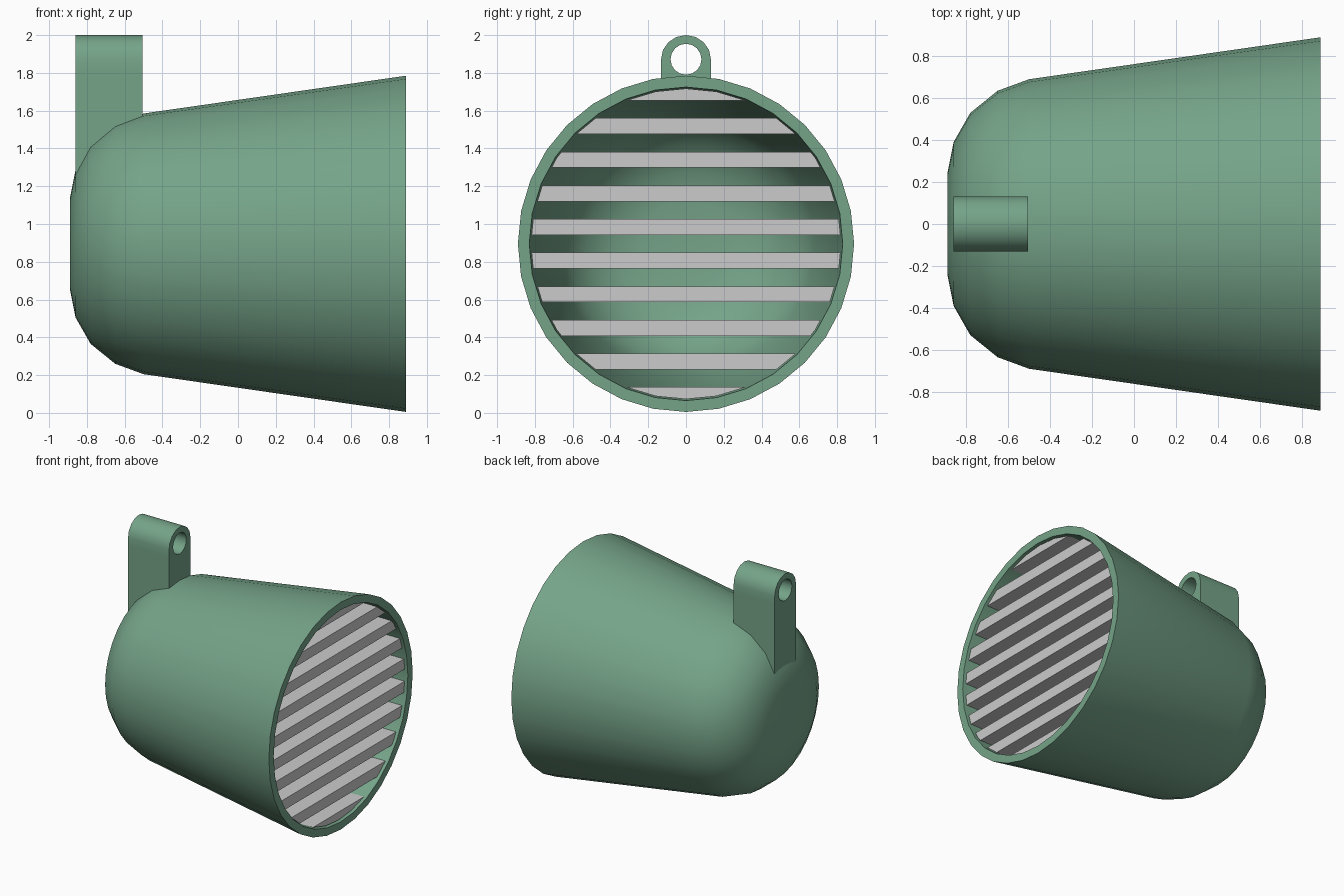
import bpy, bmesh, math
from mathutils import Vector

if "Cube" in bpy.data.objects:
    bpy.data.objects.remove(bpy.data.objects["Cube"])

CZ = 0.895      # height of the lamp axis
SIDES = 32

green = bpy.data.materials.new("green_paint")
green.diffuse_color = (0.18, 0.37, 0.25, 1)
green.use_nodes = True
green.node_tree.nodes["Principled BSDF"].inputs["Base Color"].default_value = green.diffuse_color


def finish(bm, name, mat=None, smooth=True):
    bmesh.ops.recalc_face_normals(bm, faces=bm.faces)
    me = bpy.data.meshes.new(name)
    bm.to_mesh(me)
    bm.free()
    ob = bpy.data.objects.new(name, me)
    bpy.context.collection.objects.link(ob)
    if mat:
        me.materials.append(mat)
    if smooth:
        bpy.ops.object.select_all(action='DESELECT')
        ob.select_set(True)
        bpy.context.view_layer.objects.active = ob
        bpy.ops.object.shade_smooth_by_angle(angle=math.radians(35))
    return ob


def ring(bm, x, r):
    pts = [2 * math.pi * i / SIDES for i in range(SIDES)]
    return [bm.verts.new((x, r * math.cos(a), CZ + r * math.sin(a))) for a in pts]


def bridge(bm, a, b):
    n = len(a)
    for i in range(n):
        j = (i + 1) % n
        bm.faces.new((a[i], a[j], b[j], b[i]))


# Housing: outer cup, flat rim, inner lip and thin inner bowl
outer = [(-0.89, 0.24), (-0.86, 0.39), (-0.78, 0.53), (-0.65, 0.635), (-0.50, 0.69), (0.89, 0.89)]
inner = [(0.89, 0.83), (0.20, 0.78), (-0.49, 0.68), (-0.64, 0.625), (-0.77, 0.52), (-0.85, 0.38), (-0.88, 0.235)]
bm = bmesh.new()
rings = [ring(bm, x, r) for x, r in outer + inner]
for a, b in zip(rings, rings[1:]):
    bridge(bm, a, b)
bm.faces.new(rings[0])
bm.faces.new(rings[-1])
finish(bm, "housing", green)

# Mounting lug: rounded tab with a through hole, its foot following the housing
W, HZ, HR = 0.132, 1.872, 0.082
bm = bmesh.new()
outs, ins = [], []
for x, r in [(-0.86, 0.39), (-0.78, 0.53), (-0.65, 0.635), (-0.505, 0.688)]:
    pts = [(W * math.cos(i * math.pi / 8), HZ + (2.0 - HZ) * math.sin(i * math.pi / 8)) for i in range(9)]
    pts.append((-W, HZ - 0.06))
    pts += [(y, CZ + math.sqrt(r * r - y * y) - 0.005) for y in (-W, -W / 2, 0, W / 2, W)]
    pts.append((W, HZ - 0.06))
    outs.append([bm.verts.new((x, y, z)) for y, z in pts])
    ins.append([bm.verts.new((x, HR * math.cos(i * math.pi / 8), HZ + HR * math.sin(i * math.pi / 8)))
                for i in range(16)])
for loops in (outs, ins):
    for a, b in zip(loops, loops[1:]):
        bridge(bm, a, b)
bridge(bm, outs[0], ins[0])
bridge(bm, outs[-1], ins[-1])
finish(bm, "mounting_lug", green)

# Grille: ten slats sliced from a disc and given depth
for i in range(10):
    z = CZ + (i - 4.5) * 0.178
    bm = bmesh.new()
    bm.faces.new(ring(bm, 0.87, 0.822))
    for side in (1, -1):
        bmesh.ops.bisect_plane(bm, geom=bm.verts[:] + bm.edges[:] + bm.faces[:],
                               plane_co=(0, 0, z + side * 0.042), plane_no=(0, 0, side), clear_outer=True)
    ext = bmesh.ops.extrude_face_region(bm, geom=bm.faces[:], use_keep_orig=True)
    moved = [g for g in ext["geom"] if isinstance(g, bmesh.types.BMVert)]
    bmesh.ops.translate(bm, verts=moved, vec=Vector((-0.12, 0, 0)))
    finish(bm, f"grille_slat_{i + 1}", smooth=False)
